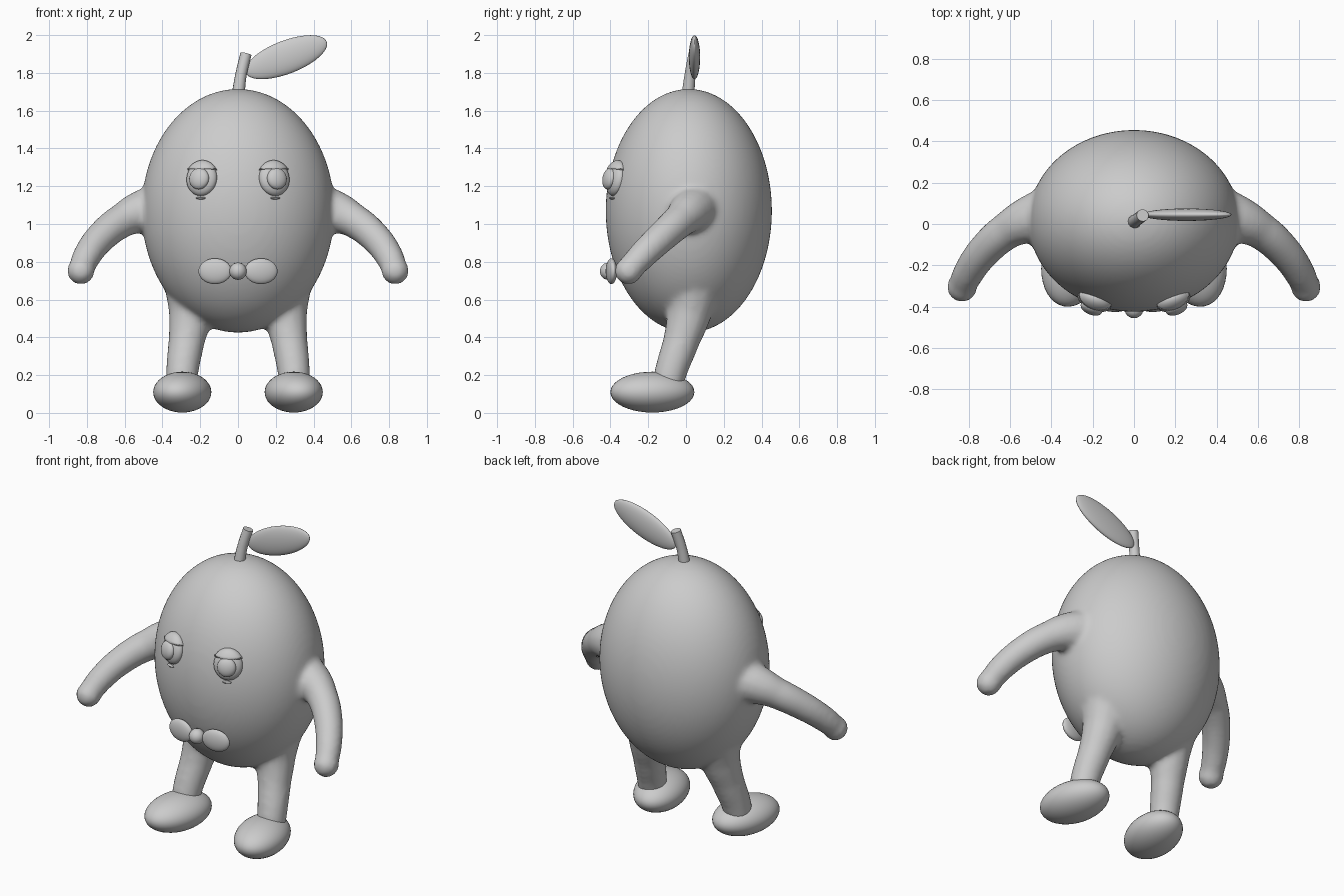
import bpy
from math import radians
from mathutils import Vector

cube = bpy.data.objects.get("Cube")
if cube:
    bpy.data.objects.remove(cube, do_unlink=True)

# One plain grey for the whole figure
grey = bpy.data.materials.new("plain_grey")
grey.use_nodes = True
grey.diffuse_color = (0.6, 0.6, 0.6, 1)
grey.node_tree.nodes["Principled BSDF"].inputs["Base Color"].default_value = (0.6, 0.6, 0.6, 1)


def finish(obj, name):
    obj.name = name
    obj.data.materials.clear()
    obj.data.materials.append(grey)
    for p in obj.data.polygons:
        p.use_smooth = True
    return obj


def ellipsoid(name, loc, size, rot=(0, 0, 0), seg=40):
    bpy.ops.mesh.primitive_uv_sphere_add(segments=seg, ring_count=seg // 2, location=loc,
                                         rotation=[radians(a) for a in rot])
    obj = bpy.context.object
    obj.scale = size
    return finish(obj, name)


def tube(name, points):
    """Tapered tube through (x, y, z, radius) points."""
    curve = bpy.data.curves.new(name, "CURVE")
    curve.dimensions = "3D"
    curve.bevel_depth = 1
    curve.bevel_resolution = 5
    curve.use_fill_caps = True
    spline = curve.splines.new("BEZIER")
    spline.bezier_points.add(len(points) - 1)
    for bp, (x, y, z, r) in zip(spline.bezier_points, points):
        bp.co = (x, y, z)
        bp.radius = r
        bp.handle_left_type = bp.handle_right_type = "AUTO"
    obj = bpy.data.objects.new(name, curve)
    bpy.context.collection.objects.link(obj)
    bpy.ops.object.select_all(action="DESELECT")
    obj.select_set(True)
    bpy.context.view_layer.objects.active = obj
    bpy.ops.object.convert(target="MESH")
    return finish(bpy.context.object, name)


# Egg-shaped body with arms and legs, fused into one soft skin
body = ellipsoid("body", (0, 0.015, 1.07), (0.51, 0.44, 0.645), seg=96)
parts = [body]
for s in (1, -1):
    parts.append(tube("arm", [(s * 0.38, 0.06, 1.09, 0.14), (s * 0.51, 0.02, 1.065, 0.115),
                              (s * 0.61, -0.03, 1.02, 0.092), (s * 0.72, -0.125, 0.935, 0.084),
                              (s * 0.80, -0.235, 0.83, 0.076), (s * 0.832, -0.305, 0.755, 0.068)]))
    parts.append(ellipsoid("hand", (s * 0.832, -0.305, 0.752), (0.073, 0.073, 0.073)))
    parts.append(tube("leg", [(s * 0.235, 0.04, 0.68, 0.16), (s * 0.25, 0.015, 0.52, 0.118),
                              (s * 0.272, -0.025, 0.38, 0.097), (s * 0.297, -0.085, 0.20, 0.086),
                              (s * 0.30, -0.10, 0.12, 0.08)]))
bpy.ops.object.select_all(action="DESELECT")
for p in parts:
    p.select_set(True)
bpy.context.view_layer.objects.active = body
bpy.ops.object.join()
bpy.ops.object.transform_apply(location=True, rotation=True, scale=True)
skin = body.modifiers.new("fuse", "REMESH")
skin.mode = "VOXEL"
skin.voxel_size = 0.016
skin.use_smooth_shade = True
soft = body.modifiers.new("soften", "SMOOTH")
soft.factor = 0.5
soft.iterations = 8

for side, s in (("left", 1), ("right", -1)):
    # Shoes, toes turned slightly out
    ellipsoid(side + "_foot", (s * 0.295, -0.178, 0.11), (0.15, 0.225, 0.108), (0, 0, s * 12))

    # Eye, pupil and lower lash, set square to the body surface
    tilt = (-10, 0, s * 22)
    eye = ellipsoid(side + "_eye", (s * 0.192, -0.372, 1.24), (0.085, 0.045, 0.092), tilt)
    ellipsoid(side + "_pupil", (s * 0.206, -0.408, 1.24), (0.055, 0.03, 0.057), tilt, 32)
    ellipsoid(side + "_lower_lash", (s * 0.197, -0.392, 1.137), (0.028, 0.012, 0.007), tilt, 16)

    # Upper eyelid: the top cap of a slightly larger shell with a wavy edge
    lid = ellipsoid(side + "_eyelid", eye.location, (0.092, 0.056, 0.099), tilt)
    for v in lid.data.vertices:
        if v.co.z < 0.42:
            v.co.z = 0.42 + 0.10 * abs(v.co.x)
            if v.co.xy.length > 0.9:
                v.co.xy *= 0.9

    # Bow tie wings
    ellipsoid(side + "_bow", (s * 0.122, -0.395, 0.75), (0.088, 0.028, 0.068), (0, 0, s * 8))

ellipsoid("bow_knot", (0, -0.41, 0.75), (0.046, 0.046, 0.046), seg=24)

# Stem and leaf
stem = tube("stem", [(0, 0.01, 1.68, 0.034), (0.016, 0.022, 1.79, 0.03), (0.042, 0.042, 1.9, 0.03)])
bpy.ops.object.shade_smooth_by_angle(angle=radians(40))
ellipsoid("leaf", (0.255, 0.045, 1.883), (0.23, 0.03, 0.088), (0, -21, 0))
